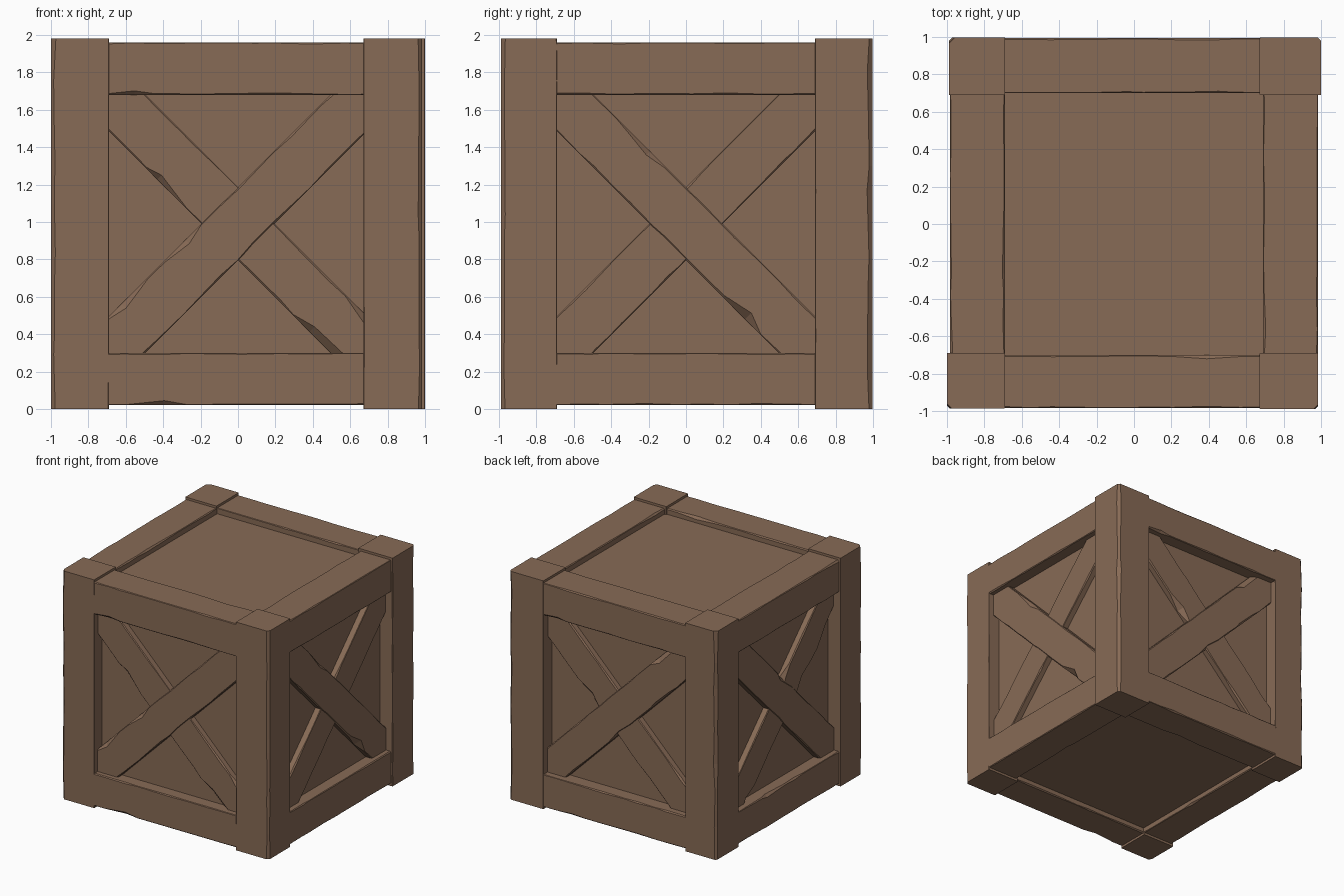
import bpy, bmesh, math, random
from mathutils import Vector, Matrix

if "Cube" in bpy.data.objects:
    bpy.data.objects.remove(bpy.data.objects["Cube"])

random.seed(7)

wood = bpy.data.materials.new("brown wood")
wood.diffuse_color = (0.245, 0.145, 0.092, 1)
wood.use_nodes = True
wood.node_tree.nodes["Principled BSDF"].inputs["Base Color"].default_value = wood.diffuse_color


def beam(name, axis, lo, hi, wear=0.010, chip=0.025, odds=0.06, steps=9,
         mat=Matrix(), outer=None):
    """Box with unevenly chamfered (worn) long edges running along the given axis.
    If outer=(u, v) is given, only that corner of the section is heavily worn."""
    u, v = (axis + 1) % 3, (axis + 2) % 3
    bm = bmesh.new()
    rings = []
    for i in range(steps + 1):
        t = i / steps
        if 0 < i < steps:
            t += random.uniform(-0.35, 0.35) / steps
        pts = []
        for su, sv in ((0, 0), (1, 0), (1, 1), (0, 1)):
            if outer is None:
                c = random.uniform(0.002, wear)
                if random.random() < odds:
                    c = random.uniform(wear, chip)
            elif outer == (su, sv):
                c = random.uniform(0.5 * wear, wear)
            else:
                c = random.uniform(0.001, 0.004)
            cu = (lo[u], hi[u])[su] + c * (1 - 2 * su), (lo[v], hi[v])[sv]
            cv = (lo[u], hi[u])[su], (lo[v], hi[v])[sv] + c * (1 - 2 * sv)
            # keep the eight points in order around the section
            pts += [cv, cu] if su == sv else [cu, cv]
        ring = []
        for a, b in pts:
            co = Vector((0, 0, 0))
            co[axis] = lo[axis] + t * (hi[axis] - lo[axis])
            co[u], co[v] = a, b
            ring.append(bm.verts.new(co))
        rings.append(ring)
    for r, s in zip(rings, rings[1:]):
        for k in range(8):
            n = (k + 1) % 8
            bm.faces.new((r[k], r[n], s[n], s[k]))
    bm.faces.new(rings[0][::-1])
    bm.faces.new(rings[-1])
    bm.transform(mat)
    bmesh.ops.recalc_face_normals(bm, faces=bm.faces)
    me = bpy.data.meshes.new(name)
    bm.to_mesh(me)
    bm.free()
    me.materials.append(wood)
    ob = bpy.data.objects.new(name, me)
    bpy.context.collection.objects.link(ob)
    return ob


def span(a, b):
    return min(a, b), max(a, b)


# Recessed panels on all six sides: one inner box
beam("inner_panels", 2, (-0.88, -0.88, 0.065), (0.88, 0.88, 1.91), 0.005, 0.006, 0, 1)

# Corner posts, two of them standing out a little sideways
for name, x, y, inner in (("front_left", -1.0, -0.986, 0.69), ("front_right", 0.985, -0.988, 0.672),
                          ("back_left", -0.988, 0.996, 0.69), ("back_right", 1.0, 0.996, 0.672)):
    x0, x1 = span(x, math.copysign(inner, x))
    y0, y1 = span(y, math.copysign(0.69, y))
    beam("post_" + name, 2, (x0, y0, 0), (x1, y1, 1.98), 0.028,
         outer=(int(x > 0), int(y > 0)))

# Horizontal rails around the top and bottom
for level, z0, z1 in (("bottom", 0.02, 0.30), ("top", 1.68, 1.96)):
    for side, out in (("front", -0.984), ("back", 0.994)):
        y0, y1 = span(out, math.copysign(0.70, out))
        beam(f"{level}_rail_{side}", 0, (-0.72, y0, z0), (0.72, y1, z1))
    for side, out in (("left", -0.985), ("right", 0.983)):
        x0, x1 = span(out, math.copysign(0.69, out))
        beam(f"{level}_rail_{side}", 1, (x0, -0.72, z0), (x1, 0.72, z1))

# Crossed braces: made on the front, then turned to each side
for k, side in enumerate(("front", "right", "back", "left")):
    turn = Matrix.Rotation(k * math.pi / 2, 4, 'Z') @ Matrix.Translation((0, 0, 0.99))
    for label, sign in (("rising", 1), ("falling", -1)):
        over = (sign > 0) == (k % 2 == 0)
        face = -0.938 if over else -0.933
        tilt = Matrix.Rotation(-sign * math.pi / 4, 4, 'Y')
        beam(f"{side}_brace_{label}", 0, (-1.0, face, -0.138), (1.0, -0.80, 0.138),
             0.012, 0.05, 0.10, 14, turn @ tilt)
